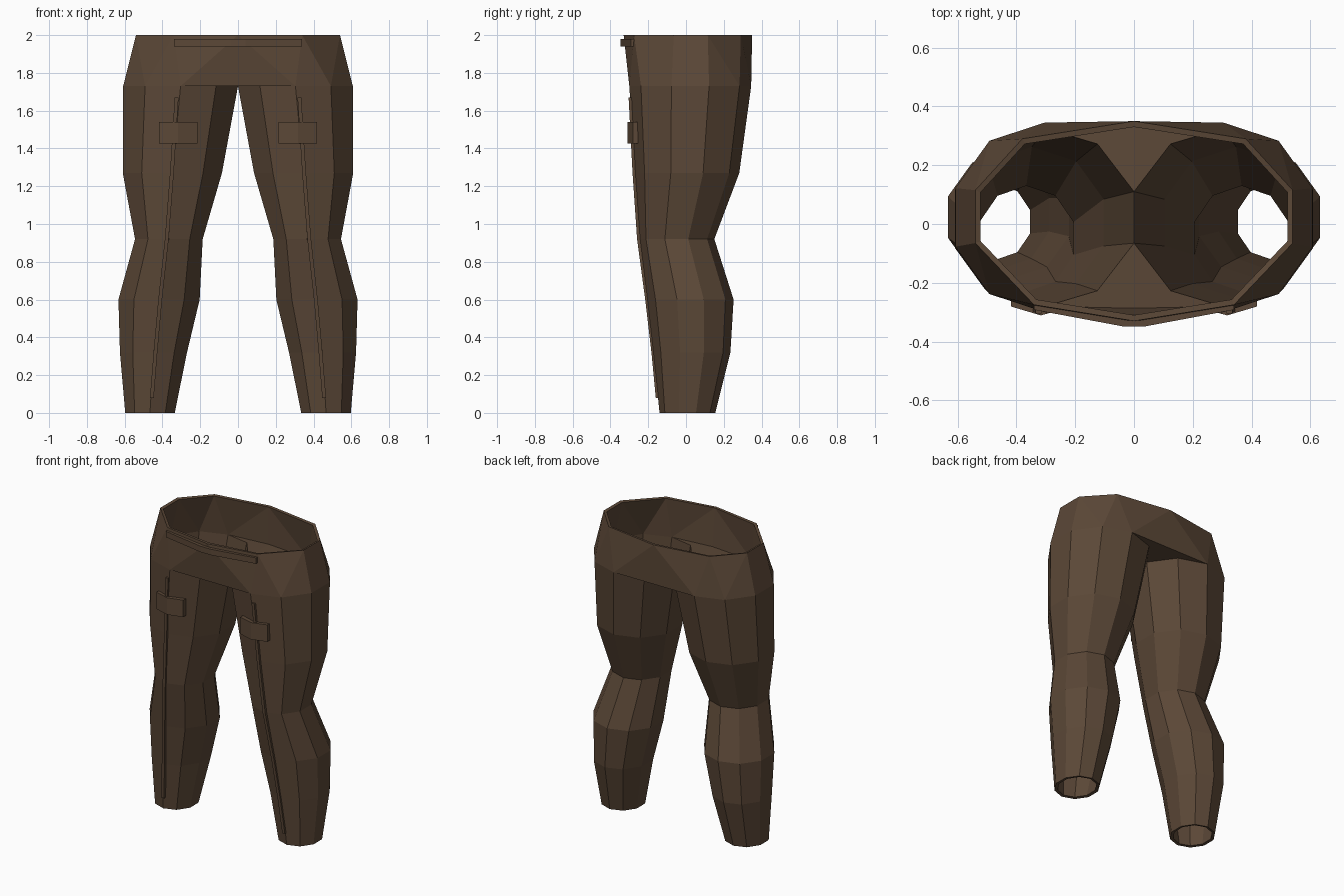
import bpy, bmesh
from math import sin, cos, radians

if "Cube" in bpy.data.objects:
    bpy.data.objects.remove(bpy.data.objects["Cube"])

mat = bpy.data.materials.new("brown_cloth")
mat.diffuse_color = (0.105, 0.064, 0.038, 1)
mat.use_nodes = True
mat.node_tree.nodes["Principled BSDF"].inputs["Base Color"].default_value = mat.diffuse_color


def make_object(name, bm):
    bmesh.ops.recalc_face_normals(bm, faces=bm.faces)
    me = bpy.data.meshes.new(name)
    bm.to_mesh(me)
    bm.free()
    me.materials.append(mat)
    ob = bpy.data.objects.new(name, me)
    bpy.context.collection.objects.link(ob)
    return ob


def mirror(ob):
    m = ob.modifiers.new("mirror", 'MIRROR')
    m.use_clip = True
    m.merge_threshold = 0.001


# Leg cross-sections: z, inner x, outer x, front y, back y
RINGS = [(0, .335, .597, -.14, .155), (.32, .27, .625, -.172, .235),
         (.60, .203, .633, -.205, .252), (.92, .187, .545, -.25, .15),
         (1.27, .085, .61, -.272, .282), (1.73, 0, .608, -.30, .345)]
SIDES = 10

# Trousers: right half of both leg and seat, mirrored and thickened
bm = bmesh.new()
rings = []
for z, x0, x1, y0, y1 in RINGS:
    ring = []
    for i in range(SIDES):
        a = radians(18 + 36 * i)
        x = (x0 + x1) / 2 + (x1 - x0) / 2 * cos(a) / cos(radians(18))
        y = (y0 + y1) / 2 + (y1 - y0) / 2 * sin(a)
        ring.append(bm.verts.new((x, y, z)))
    rings.append(ring)
for lo, hi in zip(rings, rings[1:]):
    for i in range(SIDES):
        j = (i + 1) % SIDES
        bm.faces.new((lo[i], lo[j], hi[j], hi[i]))

# Waist rim points, front centre to back centre
w = [bm.verts.new((x, y, 2)) for x, y in
     [(0, -.33), (.34, -.275), (.54, -.065), (.54, .115), (.38, .29), (0, .35)]]
C, D, E, bi, bm_, fm, fi, F, A, B = rings[-1]
front_mid = bm.verts.new((0, -.30, 1.73))
back_mid = bm.verts.new((0, .345, 1.73))
for f in [(front_mid, F, w[0]), (F, w[1], w[0]), (F, A, w[1]), (A, w[2], w[1]),
          (A, B, w[2]), (B, C, w[3], w[2]), (C, D, w[3]), (D, w[4], w[3]),
          (D, E, w[4]), (E, w[5], w[4]), (E, back_mid, w[5]),
          (front_mid, F, fi, fm), (back_mid, E, bi, bm_)]:   # last two: crotch
    bm.faces.new(f)
trousers = make_object("trousers", bm)
mirror(trousers)
s = trousers.modifiers.new("thickness", 'SOLIDIFY')
s.thickness = 0.02
s.offset = -1


def strip(name, sections):
    """Bar through rectangular sections, each a list of four points."""
    bm = bmesh.new()
    loops = [[bm.verts.new(p) for p in sec] for sec in sections]
    for a, b in zip(loops, loops[1:]):
        for i in range(4):
            j = (i + 1) % 4
            bm.faces.new((a[i], a[j], b[j], b[i]))
    bm.faces.new(loops[0])
    bm.faces.new(loops[-1])
    return make_object(name, bm)


def upright(path, depth, z0, z1):
    return [[(x, y, z0), (x, y + depth, z0), (x, y + depth, z1), (x, y, z1)]
            for x, y in path]


# Waistband strip wrapped round the front
strip("waistband_strip", upright(
    [(-.34, -.292), (-.04, -.348), (.04, -.348), (.34, -.292)], .03, 1.94, 1.98))

# Pocket flaps bent round the thighs
mirror(strip("pocket_flap", upright(
    [(.215, -.283), (.317, -.311), (.418, -.281)], .03, 1.425, 1.54)))

# Raised seams down the leg fronts
seam = [(.325, -.304, 1.67), (.35, -.283, 1.27), (.377, -.259, .92),
        (.412, -.216, .60), (.437, -.183, .32), (.456, -.160, .08)]
mirror(strip("leg_seam", [
    [(x - .01, y, z), (x + .01, y, z), (x + .01, y + .03, z), (x - .01, y + .03, z)]
    for x, y, z in seam]))
